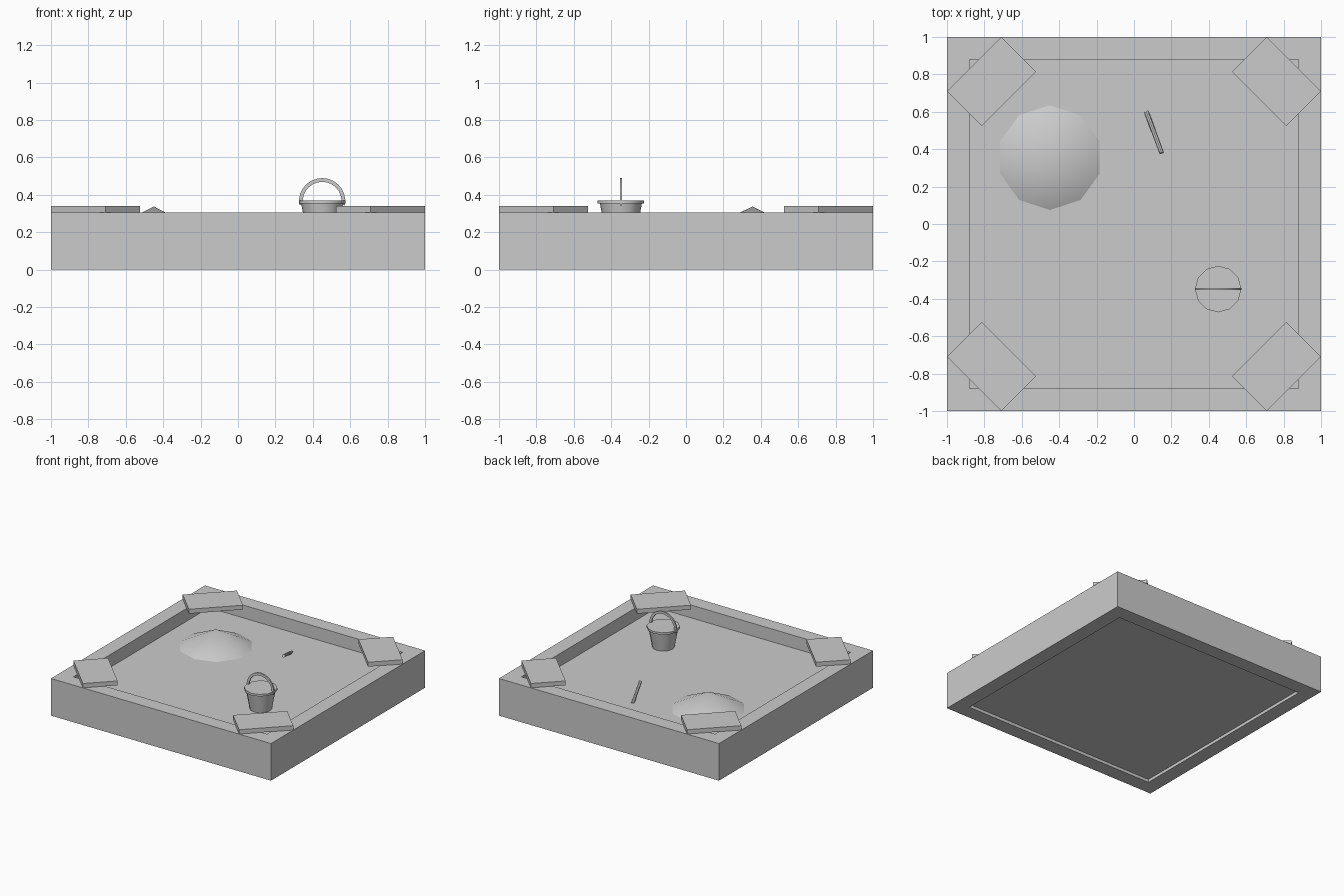
import bpy, bmesh, math
from mathutils import Vector

cube = bpy.data.objects.get("Cube")
if cube:
    bpy.data.objects.remove(cube, do_unlink=True)

grey = bpy.data.materials.new("plain grey")
grey.use_nodes = True
COLOUR = (0.6, 0.6, 0.6, 1)
grey.diffuse_color = COLOUR
grey.node_tree.nodes["Principled BSDF"].inputs["Base Color"].default_value = COLOUR


def finish(obj, name, smooth=False):
    obj.name = obj.data.name = name
    obj.data.materials.append(grey)
    if smooth:
        bpy.ops.object.select_all(action='DESELECT')
        obj.select_set(True)
        bpy.context.view_layer.objects.active = obj
        bpy.ops.object.shade_smooth_by_angle(angle=math.radians(40))
    return obj


def from_bmesh(name, bm, location=(0, 0, 0), smooth=False):
    bmesh.ops.recalc_face_normals(bm, faces=bm.faces)
    mesh = bpy.data.meshes.new(name)
    bm.to_mesh(mesh)
    bm.free()
    obj = bpy.data.objects.new(name, mesh)
    bpy.context.collection.objects.link(obj)
    obj.location = location
    return finish(obj, name, smooth)


def box(name, centre, size, turn=0):
    bpy.ops.mesh.primitive_cube_add(size=1, location=centre, rotation=(0, 0, turn))
    obj = bpy.context.object
    obj.scale = size
    return finish(obj, name)


def lathe(name, profile, sides, location):
    """Closed solid from (radius, height) rings."""
    bm = bmesh.new()
    rings = [[bm.verts.new((r * math.cos(a), r * math.sin(a), z))
              for a in (math.tau * i / sides for i in range(sides))]
             for r, z in profile]
    for low, high in zip(rings, rings[1:]):
        for i in range(sides):
            j = (i + 1) % sides
            bm.faces.new((low[i], low[j], high[j], high[i]))
    bm.faces.new(rings[0][::-1])
    bm.faces.new(rings[-1])
    return from_bmesh(name, bm, location, True)


TOP, SAND, INNER = 0.305, 0.2, 0.88

# Timber frame: square rings joined into a hollow wall
bm = bmesh.new()
corners = [(-1, -1), (1, -1), (1, 1), (-1, 1)]
loops = [[bm.verts.new((x * s, y * s, z)) for x, y in corners]
         for s, z in ((1, 0), (1, TOP), (INNER, TOP), (INNER, 0))]
for k in range(4):
    a, b = loops[k], loops[(k + 1) % 4]
    for i in range(4):
        j = (i + 1) % 4
        bm.faces.new((a[i], a[j], b[j], b[i]))
from_bmesh("frame", bm)

# Sand bed, its underside slightly recessed
box("sand_bed", (0, 0, (SAND + 0.025) / 2), (2 * INNER, 2 * INNER, SAND - 0.025))

# Corner seats
for sx, side in ((-1, "right"), (1, "left")):
    for sy, end in ((-1, "front"), (1, "back")):
        box(f"{end}_{side}_seat", (sx * 0.762, sy * 0.762, TOP + 0.018),
            (0.41, 0.262, 0.036), -sx * sy * math.pi / 4)

# Sand mound
bpy.ops.mesh.primitive_cone_add(vertices=10, radius1=0.28, radius2=0, depth=0.137,
                                location=(-0.45, 0.355, SAND + 0.0685))
finish(bpy.context.object, "sand_mound", True)

# Bucket, filled to its rim
bx, by = 0.45, -0.348
lathe("bucket", [(0.084, SAND), (0.112, 0.353), (0.124, 0.353), (0.124, 0.37)],
      12, (bx, by, 0))

# Bucket handle: flat arch swept from a rectangular section
bm = bmesh.new()
steps = 14
sections = []
for i in range(steps + 1):
    a = math.radians(-10 + 200 * i / steps)
    sections.append([bm.verts.new((r * math.cos(a), y, r * math.sin(a)))
                     for r, y in ((0.104, -0.006), (0.124, -0.006),
                                  (0.124, 0.006), (0.104, 0.006))])
for a, b in zip(sections, sections[1:]):
    for i in range(4):
        j = (i + 1) % 4
        bm.faces.new((a[i], a[j], b[j], b[i]))
bm.faces.new(sections[0])
bm.faces.new(sections[-1][::-1])
from_bmesh("bucket_handle", bm, (bx, by, 0.365), True)

# Tool handle sticking out of the sand
low, high = Vector((0.066, 0.6, 0.195)), Vector((0.148, 0.38, 0.27))
bpy.ops.mesh.primitive_cylinder_add(vertices=8, radius=0.0125, depth=(high - low).length,
                                    location=(low + high) / 2)
stick = bpy.context.object
stick.rotation_euler = (high - low).to_track_quat('Z', 'Y').to_euler()
finish(stick, "tool_handle", True)
